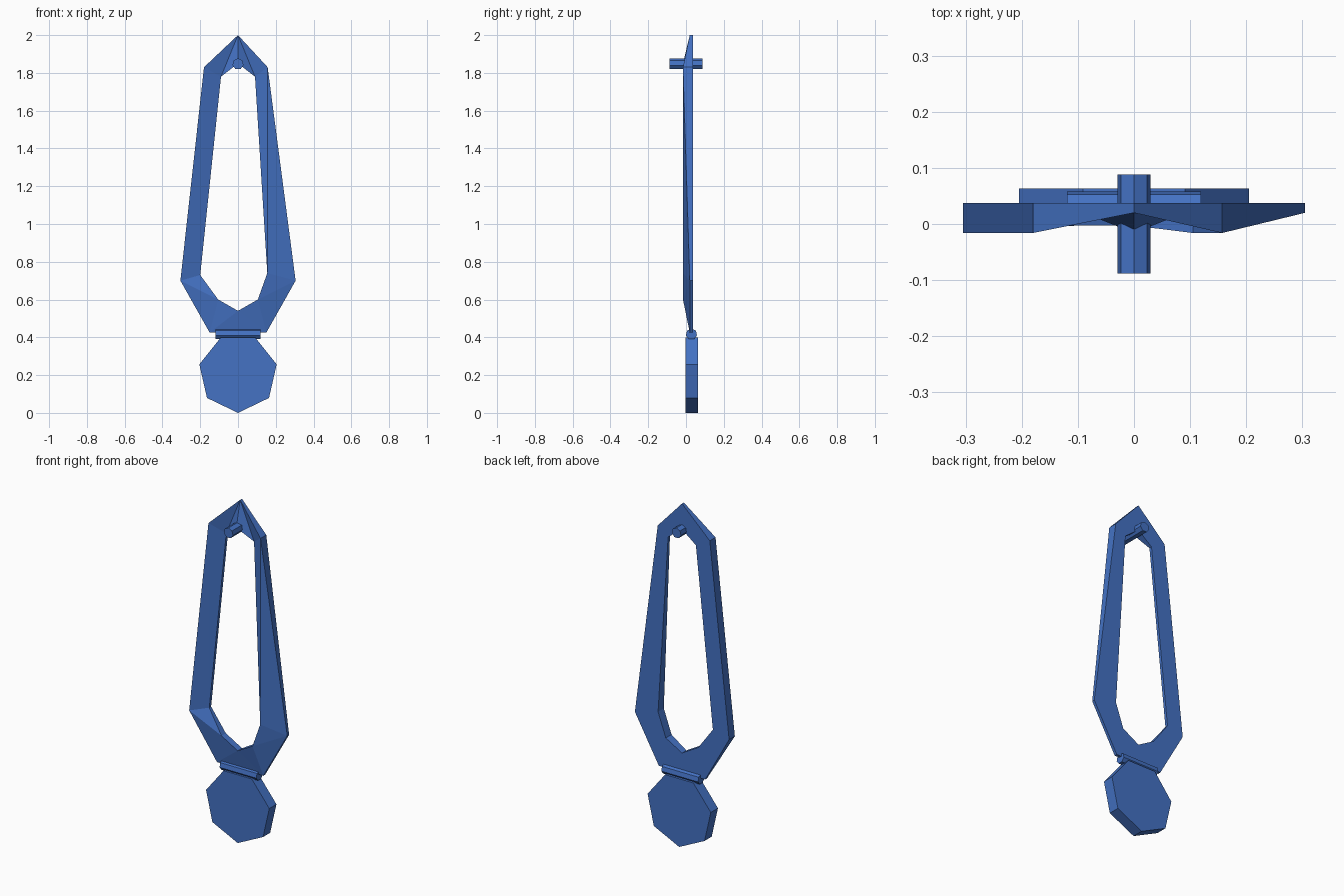
import bpy, bmesh, math
from mathutils import Vector

cube = bpy.data.objects.get("Cube")
if cube:
    bpy.data.objects.remove(cube, do_unlink=True)

blue = bpy.data.materials.new("mid blue")
blue.use_nodes = True
colour = (0.058, 0.168, 0.552, 1)
blue.diffuse_color = colour
blue.node_tree.nodes["Principled BSDF"].inputs["Base Color"].default_value = colour


def finish(name, bm):
    bmesh.ops.recalc_face_normals(bm, faces=bm.faces)
    mesh = bpy.data.meshes.new(name)
    bm.to_mesh(mesh)
    bm.free()
    mesh.materials.append(blue)
    obj = bpy.data.objects.new(name, mesh)
    bpy.context.collection.objects.link(obj)
    return obj


def heptagon_prism(name, centre, radius, length, axis, up=1):
    """Seven-sided prism along axis, one corner pointing up (1) or down (-1)."""
    axis = Vector(axis)
    top = Vector((0, 0, up))
    side = axis.cross(top)
    bm = bmesh.new()
    ends = []
    for s in (-0.5, 0.5):
        ring = []
        for k in range(7):
            a = math.tau * k / 7
            p = top * math.cos(a) + side * math.sin(a)
            ring.append(bm.verts.new(Vector(centre) + p * radius + axis * s * length))
        ends.append(bm.faces.new(ring))
    bmesh.ops.bridge_loops(bm, edges=bm.edges[:])
    return finish(name, bm)


# Faceted frame: outer and inner outlines, clockwise from the top (x, front y, z)
BACK, LOW, HIGH, MID = 0.037, 0.02, -0.016, -0.003
outer = [(0, LOW, 2), (0.157, HIGH, 1.83), (0.305, LOW, 0.7), (0.15, LOW, 0.425),
         (-0.15, LOW, 0.425), (-0.305, HIGH, 0.7), (-0.18, HIGH, 1.83)]
inner = [(0, HIGH, 1.85), (0.09, LOW, 1.78), (0.155, HIGH, 0.74), (0.105, HIGH, 0.6),
         (0, MID, 0.54), (-0.105, MID, 0.6), (-0.2, LOW, 0.73), (-0.09, LOW, 1.78)]

bm = bmesh.new()
front = [[bm.verts.new(p) for p in loop] for loop in (outer, inner)]
back = [[bm.verts.new((x, BACK, z)) for x, _, z in loop] for loop in (outer, inner)]

# Front and back: zigzag strips of triangles between the two outlines
for o, n in (front, back):
    i = j = 0
    for step in range(len(o) + len(n)):
        if step % 2 == 0:
            bm.faces.new((o[i], n[(j + 1) % len(n)], n[j]))
            j = (j + 1) % len(n)
        else:
            bm.faces.new((o[i], o[(i + 1) % len(o)], n[j]))
            i = (i + 1) % len(o)

# Rim and opening walls
for f, b in zip(front, back):
    for k in range(len(f)):
        m = (k + 1) % len(f)
        bm.faces.new((f[k], f[m], b[m], b[k]))
finish("faceted_frame", bm)

# Pin at the top, hinge bar and hanging disc
heptagon_prism("top_pin", (0, 0, 1.847), 0.03, 0.177, (0, 1, 0))
heptagon_prism("hinge_bar", (0, 0.029, 0.417), 0.03, 0.238, (1, 0, 0))
heptagon_prism("lower_disc", (0, 0.03, 0.21), 0.21, 0.066, (0, 1, 0), up=-1)
